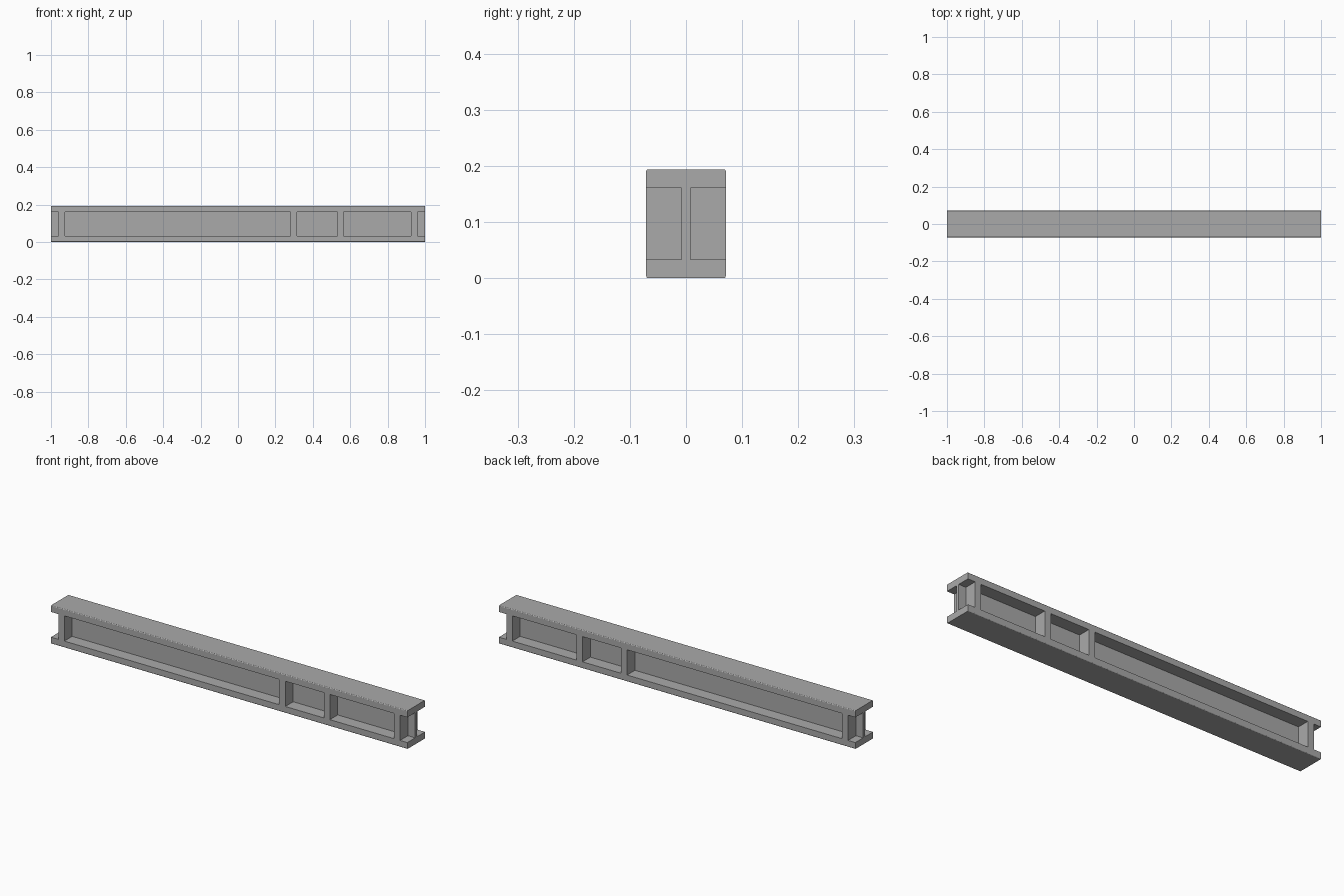
import bpy
import bmesh
from mathutils import Matrix

# Remove the default cube
cube = bpy.data.objects.get("Cube")
if cube:
    bpy.data.objects.remove(cube, do_unlink=True)

LENGTH, WIDTH, HEIGHT = 2.0, 0.142, 0.194
FLANGE, WEB, STIFFENER = 0.033, 0.016, 0.034
ROUND = 0.004

# Steel material
steel = bpy.data.materials.new("grey steel")
steel.use_nodes = True
GREY = (0.4, 0.4, 0.4, 1)
steel.diffuse_color = GREY
steel.node_tree.nodes["Principled BSDF"].inputs["Base Color"].default_value = GREY


def add_plate(name, centre, size, rounded_side=0):
    """Box; rounded_side (+1 top, -1 bottom) softens the two long outer edges."""
    bm = bmesh.new()
    bmesh.ops.create_cube(bm, size=1, matrix=Matrix.Diagonal((*size, 1)))
    if rounded_side:
        edges = [e for e in bm.edges
                 if all(v.co.z * rounded_side > 0 for v in e.verts)
                 and e.verts[0].co.y == e.verts[1].co.y]
        bmesh.ops.bevel(bm, geom=edges, offset=ROUND, segments=3,
                        profile=0.5, affect='EDGES')
    mesh = bpy.data.meshes.new(name)
    bm.to_mesh(mesh)
    bm.free()
    mesh.materials.append(steel)
    obj = bpy.data.objects.new(name, mesh)
    obj.location = centre
    bpy.context.collection.objects.link(obj)
    return obj


# Flanges and web of the beam
mid = HEIGHT / 2
clear = HEIGHT - 2 * FLANGE
add_plate("bottom_flange", (0, 0, FLANGE / 2), (LENGTH, WIDTH, FLANGE), -1)
add_plate("top_flange", (0, 0, HEIGHT - FLANGE / 2), (LENGTH, WIDTH, FLANGE), 1)
add_plate("web", (0, 0, mid), (LENGTH, WEB, clear))

# Stiffener plates on both faces of the web
depth = (WIDTH - WEB) / 2
stations = {"right_end": -0.942, "inner": 0.298, "middle": 0.548, "left_end": 0.942}
for label, x in stations.items():
    for side, face in ((-1, "front"), (1, "back")):
        add_plate(f"{label}_{face}_stiffener",
                  (x, side * (WEB + depth) / 2, mid),
                  (STIFFENER, depth, clear))
